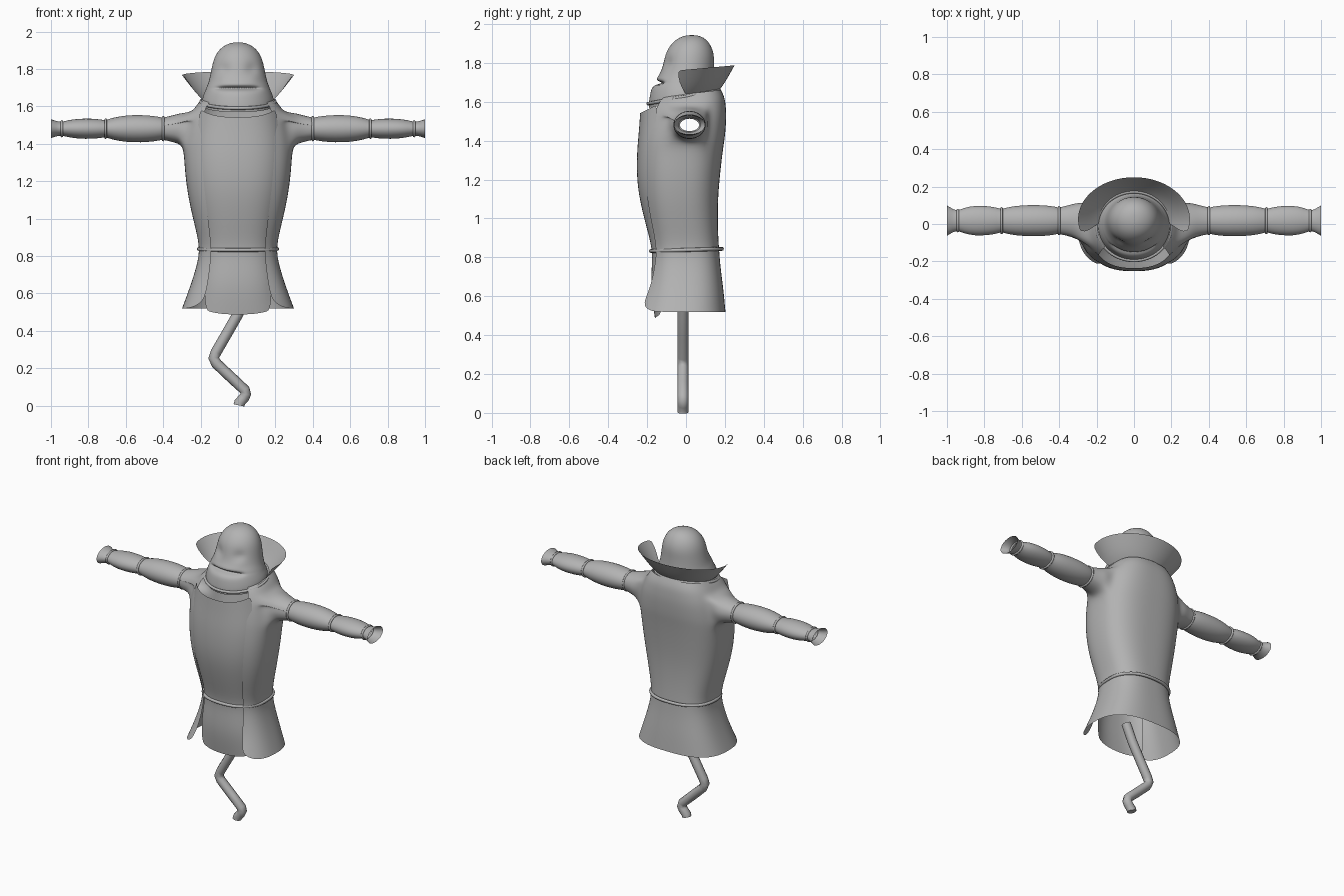
import bpy, bmesh, math
from mathutils import Vector

cube = bpy.data.objects.get("Cube")
if cube:
    bpy.data.objects.remove(cube)

mat = bpy.data.materials.new("plain_grey")
mat.use_nodes = True
GREY = (0.45, 0.45, 0.45, 1)
mat.diffuse_color = GREY
mat.node_tree.nodes["Principled BSDF"].inputs["Base Color"].default_value = GREY


def section(z, rx, front, back, tilt=0, start=-90, sweep=None, count=24, power=2.0):
    """Horizontal rounded outline; closed when the sweep is a full turn."""
    cy, ry = (front + back) / 2, (back - front) / 2
    if sweep is None:
        sweep = 180 - 2 * start
    pts = []
    for i in range(count if sweep == 360 else count + 1):
        a = math.radians(start + sweep * i / count)
        c, s = math.cos(a), math.sin(a)
        r = (abs(c / rx) ** power + abs(s / ry) ** power) ** (-1 / power)
        y = cy + r * s
        pts.append(Vector((r * c, y, z + tilt * y)))
    return pts


def loft(rings, closed, cap=False):
    bm = bmesh.new()
    rows = [[bm.verts.new(p) for p in ring] for ring in rings]
    n = len(rows[0])
    for a, b in zip(rows, rows[1:]):
        for i in range(n if closed else n - 1):
            j = (i + 1) % n
            bm.faces.new((a[i], a[j], b[j], b[i]))
    if cap:
        bm.faces.new(rows[-1])
    return bm


def finish(name, bm, levels):
    bmesh.ops.recalc_face_normals(bm, faces=bm.faces)
    for f in bm.faces:
        f.smooth = True
    mesh = bpy.data.meshes.new(name)
    bm.to_mesh(mesh)
    bm.free()
    mesh.materials.append(mat)
    ob = bpy.data.objects.new(name, mesh)
    bpy.context.collection.objects.link(ob)
    mod = ob.modifiers.new("Smooth", 'SUBSURF')
    mod.levels = mod.render_levels = levels


def rope(name, pts, radius, cyclic=True):
    cu = bpy.data.curves.new(name, 'CURVE')
    cu.dimensions = '3D'
    cu.bevel_depth, cu.bevel_resolution, cu.use_fill_caps = radius, 2, not cyclic
    sp = cu.splines.new('POLY')
    sp.points.add(len(pts) - 1)
    for p, co in zip(sp.points, pts):
        p.co = (*co, 1)
    sp.use_cyclic_u = cyclic
    sp.use_smooth = True
    cu.materials.append(mat)
    bpy.context.collection.objects.link(bpy.data.objects.new(name, cu))


ARM_Y, ARM_Z = 0.018, 1.481


def arm_ring(x, ry, rz, count=20):
    return [Vector((x, ARM_Y + ry * math.cos(a), ARM_Z + rz * math.sin(a)))
            for a in (2 * math.pi * i / count for i in range(count))]


# Coat: open front, flared skirt, sleeves pulled out of the sides
coat_profile = [  # z, half width, front, back, tilt
    (0.52, .300, -.245, .203, 0), (0.64, .255, -.207, .192, 0), (0.75, .220, -.185, .177, 0),
    (0.84, .203, -.175, .170, 0), (0.95, .228, -.195, .163, 0), (1.10, .265, -.225, .163, 0),
    (1.25, .285, -.235, .177, 0), (1.37, .290, -.225, .192, 0), (1.42, .285, -.22, .20, 0),
    (1.48, .275, -.21, .205, 0), (1.53, .262, -.20, .207, 0), (1.57, .245, -.185, .205, 0),
    (1.61, .220, -.17, .20, .05), (1.64, .190, -.15, .18, .12)]
rings = [section(z, rx, f, b, t, start=-48 + 6 * (z - .52), power=2.8)
         for z, rx, f, b, t in coat_profile]
for k, lift in enumerate((.04, .008)):
    for i in (k, -1 - k):
        rings[0][i].z += lift
bm = loft(rings, False)
hole = [f for f in bm.faces for c in [f.calc_center_median()]
        if 1.37 < c.z < 1.57 and abs(c.y - .005) < .11 and abs(c.x) > .15]
rim = {e for f in hole for e in f.edges if sum(g in hole for g in e.link_faces) == 1}
bmesh.ops.delete(bm, geom=hole, context='FACES')
edges = [e for e in rim if e.is_valid]
for x, ry, rz in ((.310, .100, .086), (.350, .084, .074), (.405, .072, .062)):
    geom = bmesh.ops.extrude_edge_only(bm, edges=edges)["geom"]
    edges = [g for g in geom if isinstance(g, bmesh.types.BMEdge)]
    for v in {v for e in edges for v in e.verts}:
        a = math.atan2(v.co.z - ARM_Z, v.co.y - ARM_Y)
        v.co = (math.copysign(x, v.co.x), ARM_Y + ry * math.cos(a), ARM_Z + rz * math.sin(a))
finish("coat", bm, 2)

# Shirt front bulging out of the coat opening
shirt_profile = [  # z, half width, front, tilt
    (0.60, .245, -.160, .7), (0.66, .225, -.182, .15), (0.75, .205, -.176, 0),
    (0.84, .195, -.172, 0), (0.95, .215, -.202, 0), (1.10, .250, -.240, 0),
    (1.22, .270, -.254, 0), (1.34, .275, -.252, 0), (1.44, .265, -.245, .08),
    (1.55, .250, -.240, .3), (1.66, .235, -.236, .5)]
finish("shirt_front", loft([section(z, rx, f, -f, t, start=216, sweep=108, count=14, power=2.5)
                            for z, rx, f, t in shirt_profile], False), 2)

# Sack head with a mouth fold and eye dents
head_profile = [
    (1.605, .190, -.190, .165, .19), (1.632, .193, -.192, .165, .18), (1.655, .188, -.186, .16, .13),
    (1.674, .180, -.180, .157, .06), (1.688, .174, -.170, .155, 0), (1.696, .171, -.163, .153, 0),
    (1.704, .168, -.160, .152, 0), (1.716, .163, -.156, .15, 0), (1.735, .156, -.140, .148, 0),
    (1.765, .149, -.125, .146, 0), (1.795, .143, -.117, .145, 0), (1.825, .137, -.110, .145, 0),
    (1.86, .127, -.100, .140, 0), (1.895, .108, -.078, .125, 0), (1.922, .080, -.050, .103, 0),
    (1.938, .045, -.015, .075, 0), (1.943, .015, .015, .045, 0)]
rings = [section(*p, count=40, sweep=360) for p in head_profile]
for p in (p for r in rings for p in r if p.y < 0):
    mouth = math.exp(-((p.z - 1.698) / .006) ** 2) * max(0, 1 - (p.x / .125) ** 4)
    eye = math.exp(-((abs(p.x) - .075) / .03) ** 2 - ((p.z - 1.80) / .02) ** 2)
    cheek = math.exp(-((abs(p.x) - .085) / .03) ** 2 - ((p.z - 1.755) / .02) ** 2)
    p.y += .055 * mouth + .02 * eye - .008 * cheek
finish("sack_head", loft(rings, True, cap=True), 1)

# Standing collar behind the head
collar = [(1.635, .188, -.17, .172, .15, 0), (1.660, .215, -.17, .190, .13, -6),
          (1.700, .250, -.18, .215, .11, -12), (1.765, .300, -.20, .250, .09, -14)]
finish("collar", loft([section(z, rx, f, b, t, start=s, count=32)
                       for z, rx, f, b, t, s in collar], False), 1)

# Ropes at neck and waist
rope("neck_rope", section(1.627, .198, -.195, .172, .187, count=48, sweep=360), .009)
rope("waist_rope", section(.838, .210, -.180, .185, .03, count=48, sweep=360, power=2.4), .010)

# Sleeves: two puffed sections and an open flared cuff, tied at each joint
sleeve = [  # x, depth radius, height radius
    (.395, .068, .058), (.42, .076, .064), (.48, .084, .073), (.56, .085, .075), (.64, .080, .067),
    (.69, .068, .053), (.71, .062, .045), (.73, .070, .050), (.78, .079, .055), (.85, .082, .055),
    (.91, .070, .046), (.945, .052, .036), (.97, .064, .041), (1.0, .082, .051)]
ties = {"shoulder": (.40, .071, .061), "elbow": (.708, .066, .048), "wrist": (.942, .056, .039)}
for side, s in (("left", 1), ("right", -1)):
    finish(side + "_sleeve", loft([arm_ring(s * x, ry, rz) for x, ry, rz in sleeve], True), 1)
    for joint, (x, ry, rz) in ties.items():
        rope(f"{side}_{joint}_tie", arm_ring(s * x, ry, rz, 32), .007)

# Crooked stick leg
stick = [(.05, .60), (.00, .49), (-.06, .385), (-.118, .285), (-.13, .255), (-.115, .225),
         (-.03, .145), (.035, .085), (.042, .062), (.03, .04), (.008, .016), (.005, .002)]
rope("stick_leg", [(x, -.015, z) for x, z in stick], .029, cyclic=False)
